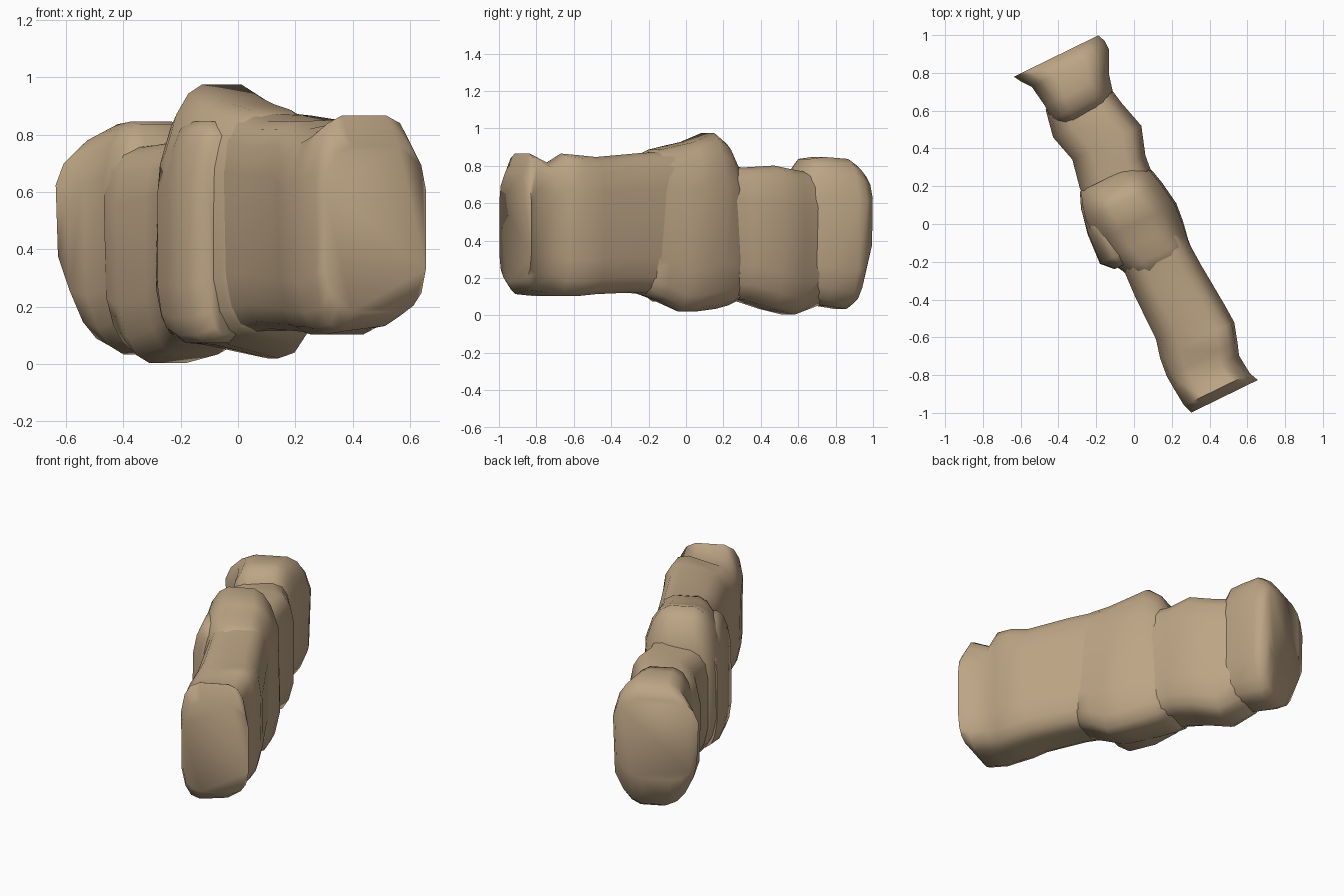
import bpy, bmesh, math
from mathutils import Vector

cube = bpy.data.objects.get("Cube")
if cube:
    bpy.data.objects.remove(cube, do_unlink=True)

stone = bpy.data.materials.new("sandy stone")
stone.use_nodes = True
colour = (.51, .375, .235, 1)
stone.diffuse_color = colour
stone.node_tree.nodes["Principled BSDF"].inputs["Base Color"].default_value = colour

# The wall runs diagonally: its length and its thickness as directions
length_axis = Vector((-.44, .9, 0)).normalized()
thick_axis = Vector((length_axis.y, -length_axis.x, 0))
SIDES = 16


def soften(value):
    """Turn a circle coordinate into one of a rounded block."""
    return math.copysign(abs(value) ** .45, value)


def ring(along, shift=.0, half=.2, low=.1, high=.85,
         foot=.85, head=.9, tilt=.0, sag=.0):
    """One cross-section; foot and head narrow its ends,
    tilt lifts the top and sag drops the bottom on one side."""
    points = []
    for step in range(SIDES):
        angle = math.tau * (step + .5) / SIDES
        across, up = soften(math.cos(angle)), soften(math.sin(angle))
        taper = 1 + (head - 1) * max(up, 0) ** 2 + (foot - 1) * max(-up, 0) ** 2
        point = length_axis * along + thick_axis * (shift + half * across * taper)
        slant = tilt * max(up, 0) - sag * max(-up, 0)
        point.z = low + (high - low) * (up + 1) / 2 + across * slant
        points.append(point)
    return points


def block(name, *sections):
    """Loft one weathered stone through its cross-sections."""
    bm = bmesh.new()
    loops = [[bm.verts.new(point) for point in section] for section in sections]
    for near, far in zip(loops, loops[1:]):
        for i in range(SIDES):
            bm.faces.new((near[i - 1], near[i], far[i], far[i - 1]))
    bm.faces.new(loops[0])
    bm.faces.new(loops[-1])
    bmesh.ops.recalc_face_normals(bm, faces=bm.faces[:])
    mesh = bpy.data.meshes.new(name)
    bm.to_mesh(mesh)
    bm.free()
    mesh.materials.append(stone)
    body = bpy.data.objects.new(name, mesh)
    bpy.context.collection.objects.link(body)
    bpy.ops.object.select_all(action='DESELECT')
    body.select_set(True)
    bpy.context.view_layer.objects.active = body
    bpy.ops.object.shade_smooth_by_angle(angle=math.radians(75))


# Long squared stone at the front end
block("front_stone",
      ring(along=-1.03, shift=.03, low=.18, high=.76, head=.95, foot=.95),
      ring(along=-.98, shift=.01, low=.12, high=.87, sag=-.02),
      ring(along=-.87, low=.11, high=.82, sag=-.02),
      ring(along=-.8, shift=.01, half=.21, high=.84, tilt=.06, head=1),
      ring(along=-.7, shift=.03, half=.22, high=.84, tilt=.04, head=1),
      ring(along=-.6, shift=.04, half=.21, low=.11),
      ring(along=-.35, shift=.03, low=.12, high=.86, tilt=.02),
      ring(along=-.15, shift=.03, half=.19, high=.88))

# Tall bulging stone in the middle, with a narrow crown
block("middle_stone",
      ring(along=-.3, shift=.04, half=.18, low=.12, head=.8),
      ring(along=-.2, shift=.03, low=.08, high=.89, head=.8, sag=.02),
      ring(along=-.1, shift=.01, half=.24, low=.04, high=.91, head=.7, sag=.05),
      ring(along=.0, shift=.01, half=.25, low=.04, high=.93, head=.7, sag=.05),
      ring(along=.13, half=.24, low=.05, high=.98, head=.65, sag=.04),
      ring(along=.21, half=.22, low=.06, high=.92, head=.65, sag=.02),
      ring(along=.28, half=.19, low=.08, high=.78, head=.7))

# Lower stone bridging to the back end
block("neck_stone",
      ring(along=.1, low=.08, high=.79, tilt=.02),
      ring(along=.3, shift=.02, low=.08, high=.78, tilt=.03),
      ring(along=.45, shift=.06, half=.21, low=.03, high=.79, tilt=.03, foot=.8),
      ring(along=.6, shift=.02, half=.21, low=.0, high=.77, tilt=.02, foot=.7),
      ring(along=.75, shift=.02, half=.18, low=.05, high=.76, foot=.7))

# Flared stone at the back end, tapering to the ground
block("back_stone",
      ring(along=.62, shift=.02, half=.15, high=.74),
      ring(along=.69, shift=.03, half=.19, low=.07, high=.84, foot=.7, head=.8),
      ring(along=.77, shift=.04, low=.05, foot=.7, head=.8),
      ring(along=.89, shift=.06, half=.24, low=.03, high=.84, foot=.6, head=.8),
      ring(along=.94, shift=.04, half=.26, low=.06, high=.81, foot=.6, head=.8),
      ring(along=.98, shift=.02, half=.26, low=.24, high=.76, foot=.7, head=.85))

# Thin slab leaning on the left face of the middle stone
block("side_slab",
      ring(along=-.17, shift=-.11, half=.09, low=.1, high=.8),
      ring(along=-.11, shift=-.13, half=.13, low=.07, head=.7),
      ring(along=.06, shift=-.12, half=.13, low=.07, head=.7),
      ring(along=.2, shift=-.1, half=.12, low=.1, high=.76))
